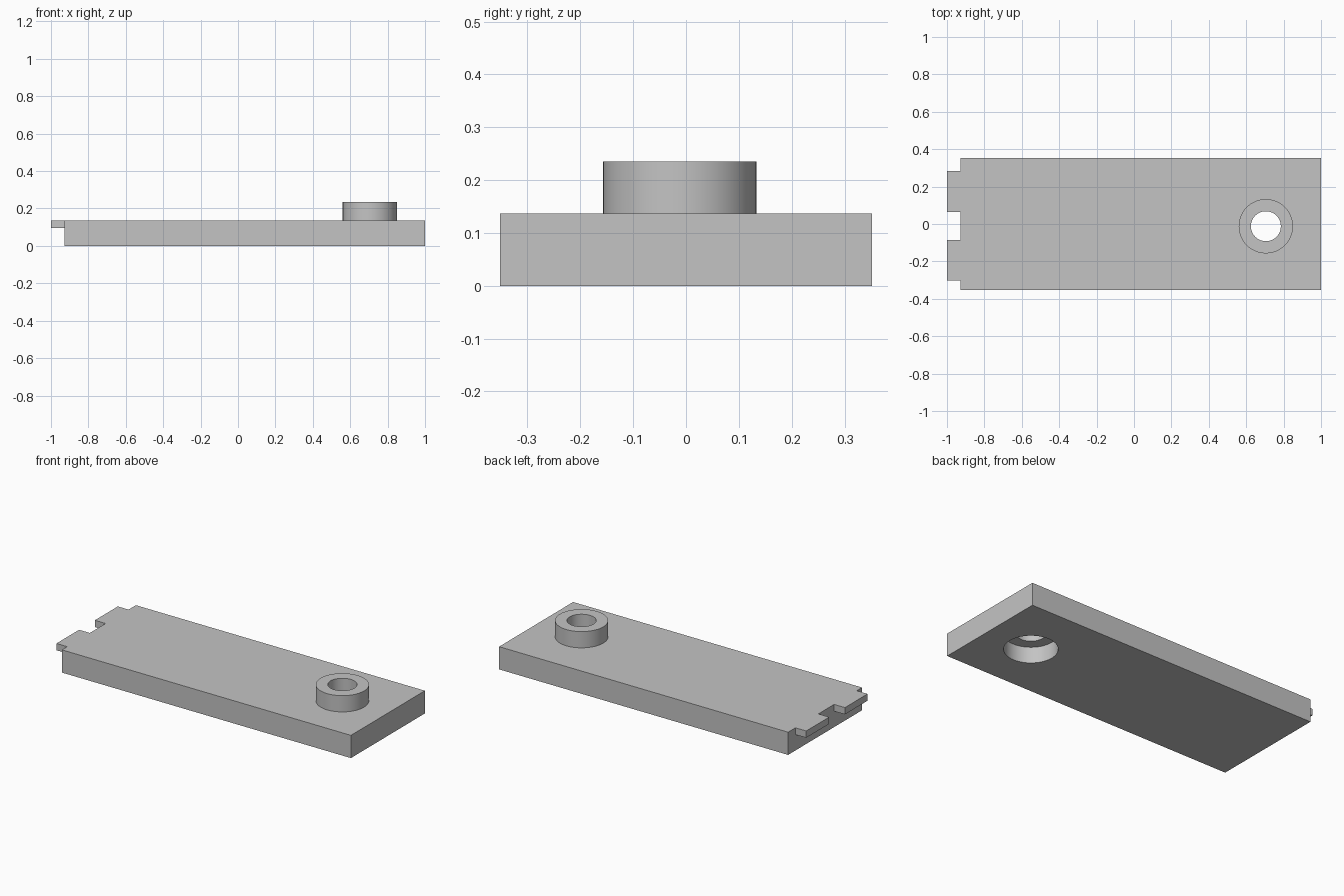
import bpy
import bmesh
import math

cube = bpy.data.objects.get("Cube")
if cube:
    bpy.data.objects.remove(cube, do_unlink=True)

# Overall sizes
HALF_W = 0.3525
TOP = 0.137
LEDGE = 0.096
BOSS_TOP = 0.235
END = -0.928
HOLE_X, HOLE_Y = 0.705, -0.012
BORE_R, BOSS_R = 0.08, 0.145
SIDES = 64

grey = bpy.data.materials.new("light_grey")
grey.use_nodes = True
colour = (0.55, 0.55, 0.55, 1)
grey.diffuse_color = colour
grey.node_tree.nodes["Principled BSDF"].inputs["Base Color"].default_value = colour


def make_object(name, bm):
    bmesh.ops.recalc_face_normals(bm, faces=bm.faces)
    mesh = bpy.data.meshes.new(name)
    bm.to_mesh(mesh)
    bm.free()
    obj = bpy.data.objects.new(name, mesh)
    bpy.context.collection.objects.link(obj)
    mesh.materials.append(grey)
    return obj


def prism(name, outline, z0, z1):
    """Extrude a flat outline from z0 to z1."""
    bm = bmesh.new()
    face = bm.faces.new([bm.verts.new((x, y, z0)) for x, y in outline])
    result = bmesh.ops.extrude_face_region(bm, geom=[face])
    verts = [v for v in result["geom"] if isinstance(v, bmesh.types.BMVert)]
    bmesh.ops.translate(bm, verts=verts, vec=(0, 0, z1 - z0))
    return make_object(name, bm)


def circle(radius):
    angles = [math.tau * i / SIDES for i in range(SIDES)]
    return [(HOLE_X + radius * math.cos(a), HOLE_Y + radius * math.sin(a)) for a in angles]


def activate(obj):
    bpy.ops.object.select_all(action="DESELECT")
    obj.select_set(True)
    bpy.context.view_layer.objects.active = obj


def cut(target, cutter):
    """Subtract the cutter and remove it."""
    cutter.hide_render = True
    mod = target.modifiers.new("cut", "BOOLEAN")
    mod.operation = "DIFFERENCE"
    mod.solver = "EXACT"
    mod.object = cutter
    activate(target)
    bpy.ops.object.modifier_apply(modifier=mod.name)
    bpy.data.objects.remove(cutter, do_unlink=True)


# Plate outline with two tabs on the right end
outline = [(1, -HALF_W), (1, HALF_W), (END, HALF_W)]
for high, low in ((0.283, 0.064), (-0.086, -0.302)):
    outline += [(END, high), (-1, high), (-1, low), (END, low)]
outline.append((END, -HALF_W))
plate = prism("plate", outline, 0, TOP)

# Undercut below the tabs
under = [(-1.1, -0.5), (END, -0.5), (END, 0.5), (-1.1, 0.5)]
cut(plate, prism("tab_undercut", under, -0.1, LEDGE))

# Through hole and wide recess on the underside
cut(plate, prism("bore_cutter", circle(BORE_R), -0.1, 0.5))
cut(plate, prism("recess_cutter", circle(BOSS_R), -0.1, LEDGE))

# Ring boss on top
boss = prism("ring_boss", circle(BOSS_R), TOP, BOSS_TOP)
cut(boss, prism("boss_bore_cutter", circle(BORE_R), -0.1, 0.5))

for part in (plate, boss):
    activate(part)
    bpy.ops.object.shade_smooth_by_angle(angle=math.radians(30))
